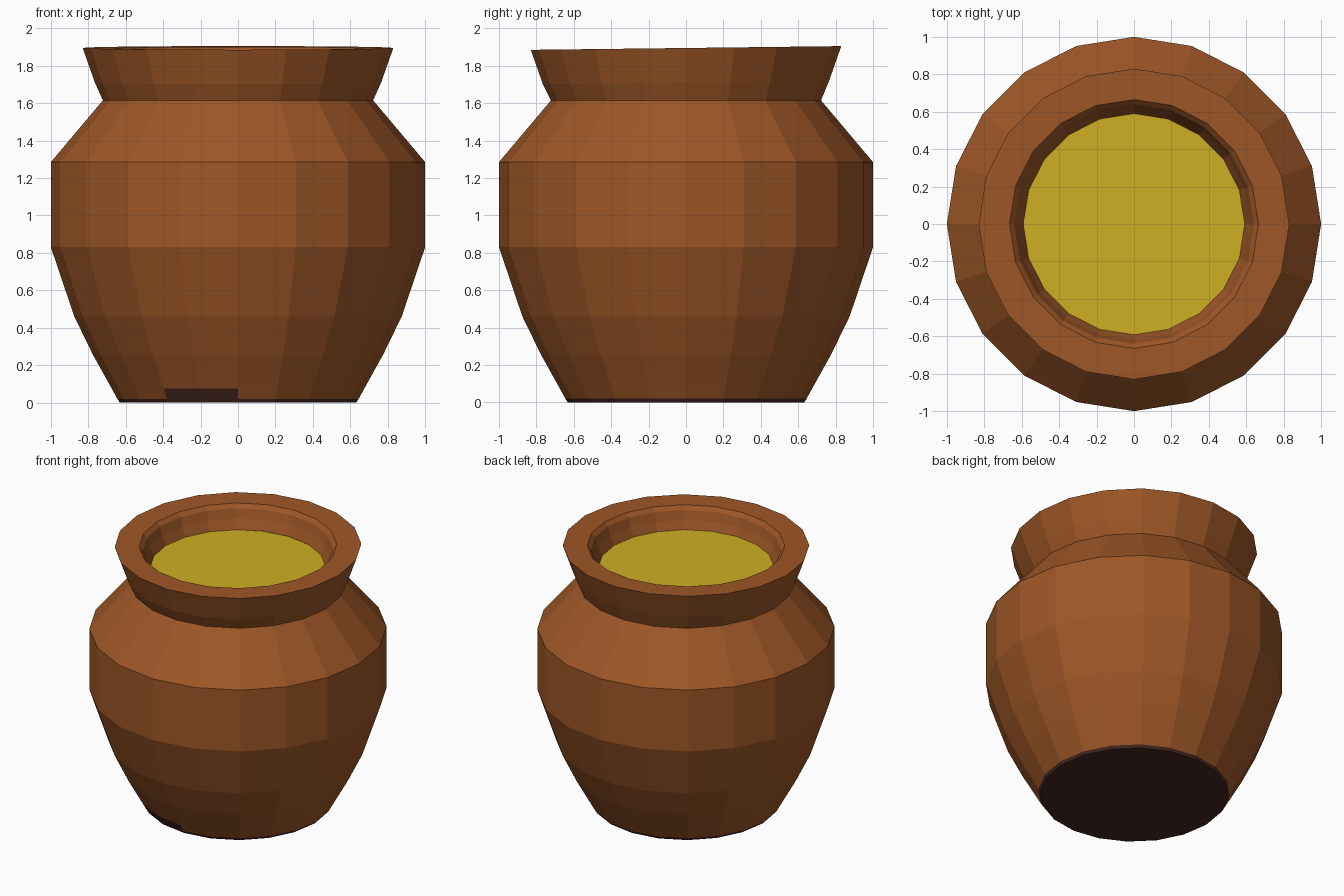
import bpy, bmesh, math

if "Cube" in bpy.data.objects:
    bpy.data.objects.remove(bpy.data.objects["Cube"])

SIDES = 20


def material(name, rgb):
    m = bpy.data.materials.new(name)
    m.diffuse_color = (*rgb, 1.0)
    m.use_nodes = True
    m.node_tree.nodes["Principled BSDF"].inputs["Base Color"].default_value = m.diffuse_color
    return m


clay = material("clay brown", (0.342, 0.095, 0.020))
soot = material("dark soot", (0.060, 0.020, 0.015))
liquid = material("yellow liquid", (0.62, 0.43, 0.017))


def lathe(name, profile, mats, cap_bottom=False, cap_top=False, tilt=0.0, rule=None):
    """Revolve (radius, z) points into flat-sided rings."""
    bm = bmesh.new()
    rings = []
    for r, z in profile:
        ring = []
        for i in range(SIDES):
            a = 2 * math.pi * i / SIDES
            x, y = r * math.cos(a), r * math.sin(a)
            ring.append(bm.verts.new((x, y, z + (tilt * y if z > 1.7 else 0))))
        rings.append(ring)
    for low, high in zip(rings, rings[1:]):
        for i in range(SIDES):
            j = (i + 1) % SIDES
            bm.faces.new((low[i], low[j], high[j], high[i]))
    if cap_bottom:
        bm.faces.new(rings[0][::-1])
    if cap_top:
        bm.faces.new(rings[-1])
    bm.normal_update()
    if rule:
        for f in bm.faces:
            f.material_index = rule(f.calc_center_median())
    mesh = bpy.data.meshes.new(name)
    bm.to_mesh(mesh)
    bm.free()
    for m in mats:
        mesh.materials.append(m)
    obj = bpy.data.objects.new(name, mesh)
    bpy.context.collection.objects.link(obj)
    return obj


def soot_rule(c):
    # blackened base plus a smudge at the front, left of centre
    smudge = c.z < 0.08 and c.y < -0.5 and -0.36 < c.x < 0
    return 1 if c.z < 0.018 or smudge else 0


# Pot body: base, belly and sloping shoulder
lathe("pot_body",
      [(0.632, 0.0), (0.645, 0.02), (0.675, 0.075), (0.775, 0.255), (0.875, 0.46),
       (1.0, 0.83), (1.0, 1.285), (0.722, 1.615)],
      [clay, soot], cap_bottom=True, rule=soot_rule)

# Flared neck, flat lip and inner wall
lathe("neck_and_lip",
      [(0.722, 1.615), (0.765, 1.71), (0.80, 1.81), (0.83, 1.895),
       (0.665, 1.893), (0.64, 1.865), (0.62, 1.80), (0.59, 1.73)],
      [clay], tilt=0.012)

# Liquid surface inside the mouth
lathe("liquid_surface", [(0.592, 1.72), (0.592, 1.735)], [liquid], cap_top=True)
